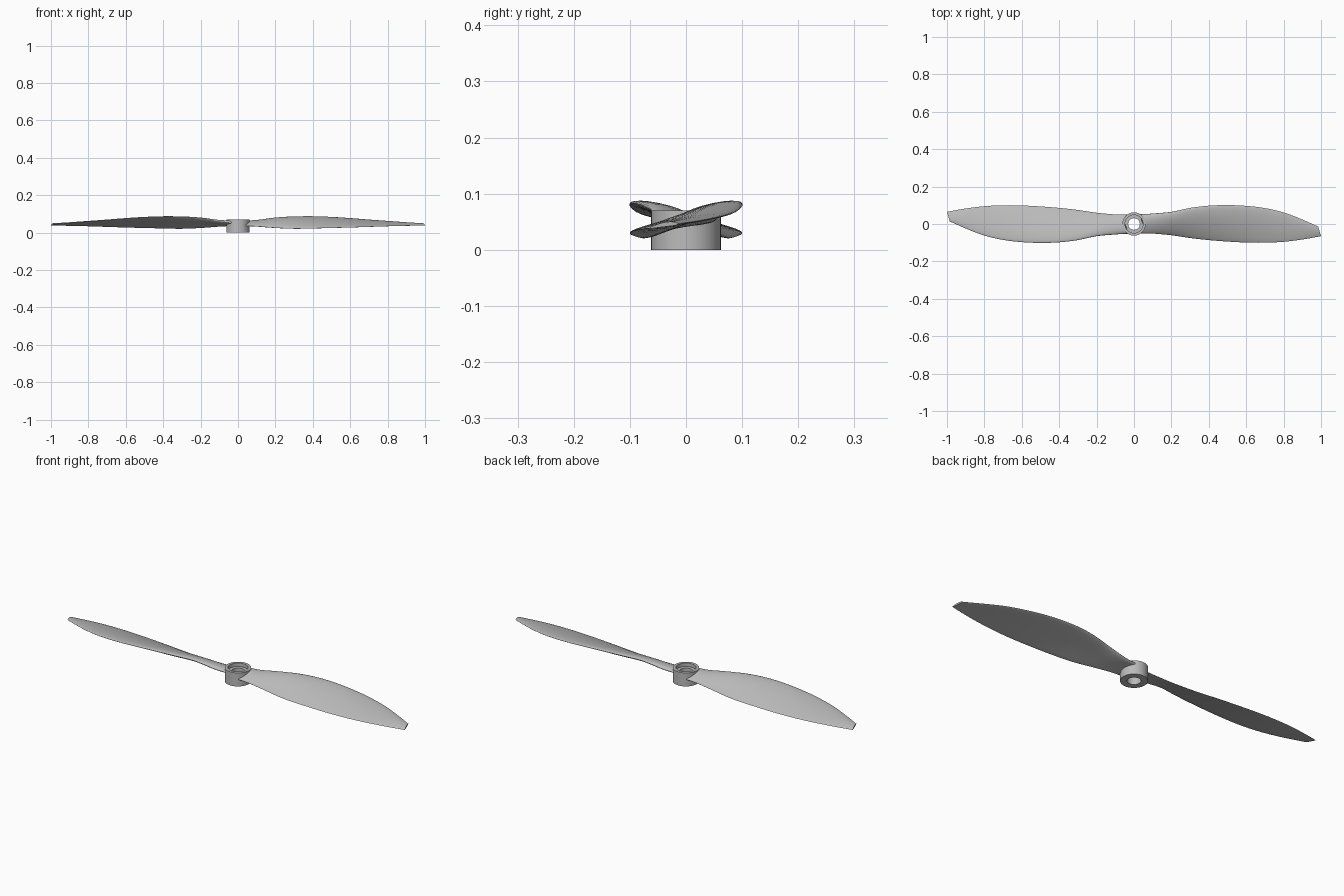
import bpy, bmesh, math

cube = bpy.data.objects.get("Cube")
if cube:
    bpy.data.objects.remove(cube, do_unlink=True)

grey = bpy.data.materials.new("light_grey_plastic")
grey.use_nodes = True
grey.diffuse_color = (0.5, 0.5, 0.5, 1)
grey.node_tree.nodes["Principled BSDF"].inputs["Base Color"].default_value = (0.5, 0.5, 0.5, 1)


def finish(bm, name, angle):
    bmesh.ops.recalc_face_normals(bm, faces=bm.faces)
    mesh = bpy.data.meshes.new(name)
    bm.to_mesh(mesh)
    bm.free()
    mesh.materials.append(grey)
    obj = bpy.data.objects.new(name, mesh)
    bpy.context.collection.objects.link(obj)
    bpy.ops.object.select_all(action="DESELECT")
    obj.select_set(True)
    bpy.context.view_layer.objects.active = obj
    bpy.ops.object.shade_smooth_by_angle(angle=math.radians(angle))
    return obj


def skin(bm, rings, wrap=False):
    """Bridge matching closed rings of vertices with quads."""
    count = len(rings[0])
    pairs = list(zip(rings, rings[1:])) + ([(rings[-1], rings[0])] if wrap else [])
    for a, b in pairs:
        for i in range(count):
            j = (i + 1) % count
            bm.faces.new((a[i], a[j], b[j], b[i]))


# Hub: lathed ring with a through bore and a stepped recess on top
HUB_R = 0.062
profile = [(0.031, 0), (HUB_R, 0), (HUB_R, 0.07), (0.048, 0.07),
           (0.048, 0.052), (0.031, 0.052)]
bm = bmesh.new()
SEGS = 64
rings = []
for r, z in profile:
    angles = [2 * math.pi * i / SEGS for i in range(SEGS)]
    rings.append([bm.verts.new((r * math.cos(a), r * math.sin(a), z)) for a in angles])
skin(bm, rings, wrap=True)
finish(bm, "hub", 35)

# Blade stations: x, leading y, trailing y, top z, bottom z, thickness
stations = [
    (0.05, 0.052, -0.050, 0.064, 0.030, 0.024),
    (0.10, 0.056, -0.051, 0.068, 0.027, 0.025),
    (0.20, 0.065, -0.060, 0.085, 0.019, 0.026),
    (0.30, 0.086, -0.075, 0.092, 0.015, 0.025),
    (0.40, 0.098, -0.086, 0.093, 0.017, 0.023),
    (0.50, 0.101, -0.094, 0.089, 0.020, 0.021),
    (0.60, 0.097, -0.099, 0.082, 0.023, 0.019),
    (0.70, 0.085, -0.100, 0.073, 0.027, 0.016),
    (0.80, 0.062, -0.095, 0.065, 0.031, 0.013),
    (0.90, 0.027, -0.083, 0.057, 0.034, 0.011),
    (1.00, -0.014, -0.065, 0.050, 0.036, 0.009),
]


def spline(k, t):
    """Catmull-Rom blend of the stations after index k."""
    last = len(stations) - 1
    p = [stations[min(max(k + d, 0), last)] for d in (-1, 0, 1, 2)]
    return [b + 0.5 * t * (c - a + t * (2 * a - 5 * b + 4 * c - d + t * (3 * (b - c) + d - a)))
            for a, b, c, d in zip(*p)]


def section(bm, x, lead, trail, top, bottom, thick, root, tip):
    """Cambered, pitched aerofoil with a blunt rounded nose."""
    ring = []
    n = 32
    z_lead, z_trail = top - 0.4 * thick, bottom + 0.25 * thick
    for i in range(n):
        a = 2 * math.pi * i / n
        s = 0.5 - 0.5 * math.cos(a)
        half = 0.5 * thick * math.sin(a) * (1.1 - 0.45 * s)
        y = lead + (trail - lead) * s
        camber = 0.28 * thick * 4 * s * (1 - s)
        z = z_lead + (z_trail - z_lead) * s + camber + half
        px = math.sqrt(max(0.057 ** 2 - y * y, 0)) if root else x - 0.015 * tip * (1 - s)
        ring.append(bm.verts.new((px, y, z)))
    return ring


def build_blade(name):
    bm = bmesh.new()
    rows = [spline(k, t / 3) for k in range(len(stations) - 1) for t in range(3)]
    rows.append(stations[-1])
    rings = [section(bm, *row, root=i == 0, tip=max(0, row[0] - 0.8) / 0.2)
             for i, row in enumerate(rows)]
    skin(bm, rings)
    bm.faces.new(rings[0])
    bm.faces.new(rings[-1])
    return finish(bm, name, 50)


# Two blades, half a turn apart
build_blade("left_blade")
build_blade("right_blade").rotation_euler.z = math.pi
